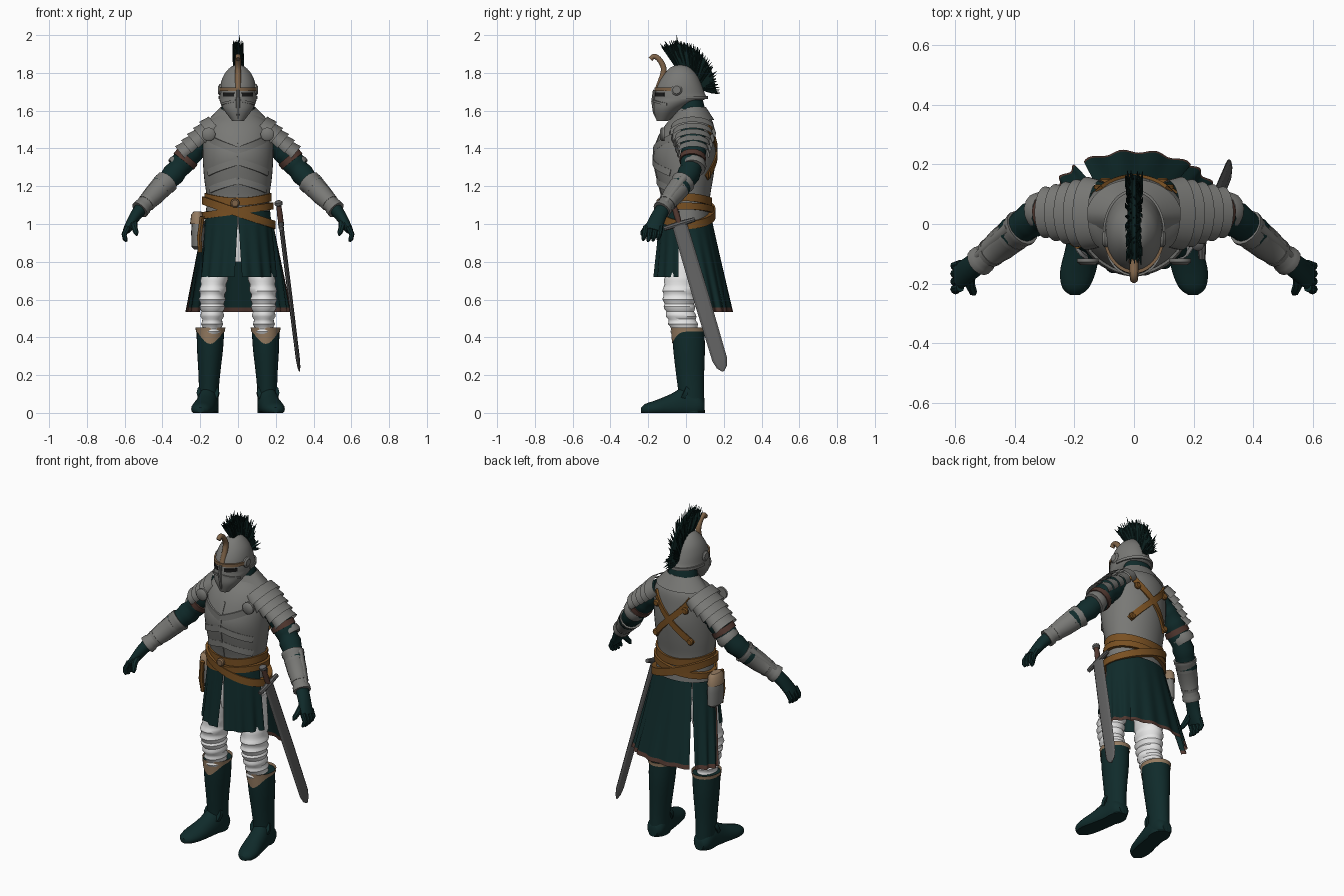
import bpy, bmesh, math, random
from mathutils import Vector as V

random.seed(4)
if "Cube" in bpy.data.objects:
    bpy.data.objects.remove(bpy.data.objects["Cube"])


def material(name, r, g, b):
    m = bpy.data.materials.new(name)
    m.use_nodes = True
    m.diffuse_color = (r, g, b, 1)
    m.node_tree.nodes["Principled BSDF"].inputs["Base Color"].default_value = (r, g, b, 1)
    return m


STEEL = material("steel", .19, .19, .18)
BLADE = material("dark steel", .12, .12, .12)
GREEN = material("dark green cloth", .005, .024, .024)
PLUME = material("plume black green", .003, .013, .012)
LEATHER = material("brown leather", .19, .08, .016)
HORN = material("bronze", .21, .125, .065)
TAN = material("tan lining", .30, .20, .12)
TRIM = material("dark brown trim", .085, .04, .03)
WHITE = material("white cloth", .8, .8, .8)
BLACK = material("shadow black", .01, .01, .01)


def finish(name, bm, mats, angle=40):
    bmesh.ops.recalc_face_normals(bm, faces=bm.faces)
    me = bpy.data.meshes.new(name)
    bm.to_mesh(me)
    bm.free()
    for m in mats:
        me.materials.append(m)
    me.polygons.foreach_set("use_smooth", [True] * len(me.polygons))
    me.set_sharp_from_angle(angle=math.radians(angle))
    ob = bpy.data.objects.new(name, me)
    bpy.context.scene.collection.objects.link(ob)
    return ob


def dense(rows, k=4):
    """Smoothly interpolate rows of numbers."""
    out = []
    for i in range(len(rows) - 1):
        a, b, c, d = (rows[max(0, min(len(rows) - 1, i + j))] for j in (-1, 0, 1, 2))
        for s in range(k):
            t = s / k
            out.append(tuple(q + t / 2 * (r - p + t * (2 * p - 5 * q + 4 * r - w + t * (3 * (q - r) + w - p)))
                             for p, q, r, w in zip(a, b, c, d)))
    return out + [tuple(rows[-1])]


def skin(name, rings, mat, angle=40):
    bm = bmesh.new()
    vs = [[bm.verts.new(p) for p in ring] for ring in rings]
    n = len(vs[0])
    for a, b in zip(vs, vs[1:]):
        for i in range(n):
            bm.faces.new((a[i], a[(i + 1) % n], b[(i + 1) % n], b[i]))
    bm.faces.new(vs[0])
    bm.faces.new(vs[-1])
    return finish(name, bm, [mat], angle)


def circle(n):
    return [(math.cos(math.tau * i / n), math.sin(math.tau * i / n)) for i in range(n)]


def loft(name, rows, mat, n=28):
    """Stack of level ellipses: x, y, z, x radius, y radius."""
    return skin(name, [[(x + rx * c, y + ry * s, z) for c, s in circle(n)] for x, y, z, rx, ry in rows], mat)


def tube(name, pts, radii, mat, hint=(0, 1, 0), n=14, angle=40):
    """Elliptical sweep along points."""
    pts, rings = [V(p) for p in pts], []
    for i, p in enumerate(pts):
        t = (pts[min(i + 1, len(pts) - 1)] - pts[max(i - 1, 0)]).normalized()
        u = V(hint)
        u = (u - t * u.dot(t)).normalized()
        w = t.cross(u)
        r = radii[i] if isinstance(radii[i], tuple) else (radii[i], radii[i])
        rings.append([p + u * r[0] * c + w * r[1] * s for c, s in circle(n)])
    return skin(name, rings, mat, angle)


def surf(rows, deg, z, off=0):
    """Point on a lofted body at an angle and height; minus 90 degrees is the front."""
    z = max(rows[0][2], min(rows[-1][2], z))
    a, b = next((a, b) for a, b in zip(rows, rows[1:]) if z <= b[2] + 1e-6)
    t = (z - a[2]) / (b[2] - a[2])
    x, y, _, rx, ry = (p + (q - p) * t for p, q in zip(a, b))
    r = math.radians(deg)
    return V((x + (rx + off) * math.cos(r), y + (ry + off) * math.sin(r), z))


def strap(name, rows, a0, a1, height, width, mat, off=.008, n=40):
    """Band that hugs a lofted body; height is a function of the angle."""
    at = [a0 + (a1 - a0) * i / n for i in range(n + 1)]
    pts = [surf(rows, a, height(a), off) for a in at]
    rings = []
    for i, a in enumerate(at):
        nrm = (surf(rows, a, height(a), off + .02) - pts[i]).normalized()
        side = (pts[min(i + 1, n)] - pts[max(i - 1, 0)]).cross(nrm).normalized() * width / 2
        d = nrm * (off + .004)
        rings.append([pts[i] + side, pts[i] - side, pts[i] - side - d, pts[i] + side - d])
    return skin(name, rings, mat)


def sheet(name, f, mats, nu=24, nv=8, thick=.008, rule=None):
    """Thin plate from a surface function of u and v in 0..1."""
    bm = bmesh.new()
    g = [[bm.verts.new(f(i / nu, j / nv)) for j in range(nv + 1)] for i in range(nu + 1)]
    for i in range(nu):
        for j in range(nv):
            fc = bm.faces.new((g[i][j], g[i + 1][j], g[i + 1][j + 1], g[i][j + 1]))
            if rule and rule(i / nu, (j + 1) / nv):
                fc.material_index = 1
    bmesh.ops.solidify(bm, geom=bm.faces[:], thickness=thick)
    return finish(name, bm, mats)


def disc(name, p, axis, r, mat):
    p, axis = V(p), V(axis)
    hint = (0, 0, 1)
    return tube(name, [p, p + axis * .6, p + axis], [r, r, r * .7], mat, hint, 16)


def lerp(a, b, t):
    return a + (b - a) * t


# Cuirass with layered chest bands
torso = dense([(0, .01, .97, .175, .125), (0, .005, 1.06, .17, .125), (0, 0, 1.14, .166, .127),
               (0, -.005, 1.25, .18, .15), (0, -.007, 1.36, .187, .166), (0, .005, 1.46, .185, .15),
               (0, .02, 1.53, .165, .125), (0, .03, 1.58, .11, .09), (0, .03, 1.62, .075, .07)])
loft("cuirass", torso, STEEL, 40)
for i, (base, k) in enumerate([(1.39, .07), (1.33, -.06), (1.23, -.05)]):
    strap("chest_band", torso, -150, -30, lambda a: base + k * abs(a + 90) / 60, .035, STEEL, .005)
strap("chest_ridge", torso, -92, -88, lambda a: 1.30 + (a + 90) * .09, .012, STEEL, .004)

# Belts and back straps
strap("upper_belt", torso, -180, 180, lambda a: 1.13 + .012 * math.cos(math.radians(2 * a)), .042, LEATHER, .012, 64)
strap("sword_belt", torso, -180, 180, lambda a: 1.06 - .065 * math.cos(math.radians(a)), .042, LEATHER, .026, 64)
strap("pouch_belt", torso, -180, 180, lambda a: 1.07 + .025 * math.cos(math.radians(a)), .036, LEATHER, .02, 64)
for s in (1, -1):
    strap("back_strap", torso, 90 - s * 42, 90 + s * 42, lambda a: 1.38 + s * (a - 90) * .0032, .034, LEATHER, .008)
    disc("strap_buckle", surf(torso, 90 - s * 30, 1.45, .005), (0, .015, 0), .02, LEATHER)
    disc("low_strap_buckle", surf(torso, 90 - s * 38, 1.26, .005), (0, .015, 0), .02, LEATHER)
disc("belt_buckle", surf(torso, -95, 1.11, .015), (0, -.018, 0), .024, HORN)

# Neck scarf and flared collar
loft("scarf", dense([(0, .02, 1.50, .07, .07), (0, .03, 1.56, .082, .07), (0, .03, 1.61, .088, .07),
                     (0, .025, 1.67, .075, .06)]), GREEN)


def collar(u, v):
    a = math.radians(-76 + 332 * u)
    front = max(0, -math.sin(a))
    rx, ry = lerp(.092, .16, v), lerp(.08, .125, v)
    return V((rx * math.cos(a), .025 + ry * math.sin(a), lerp(1.62, 1.55, v) - front * (.03 + .05 * v)))


sheet("collar", collar, [STEEL], 36, 4)

# Helmet, visor slit, brow band and crest
helm = dense([(0, -.125, 1.545, .03, .03), (0, -.1, 1.60, .072, .07), (0, -.058, 1.64, .093, .112),
              (0, -.03, 1.665, .098, .138), (0, -.032, 1.69, .097, .132), (0, -.033, 1.74, .092, .115),
              (0, -.03, 1.79, .074, .088), (0, -.03, 1.83, .04, .05), (0, -.03, 1.845, .004, .004)])
loft("helmet", helm, STEEL, 36)
for s in (1, -1):
    strap("eye_slit", helm, -90 + s * 12, -90 + s * 52, lambda a: 1.685, .02, BLACK, .003, 10)
    strap("visor_edge", helm, -90 + s * 8, -90 + s * 70, lambda a: 1.655 - .0003 * abs(a + 90), .012, STEEL, .006, 16)
    disc("visor_pivot", (s * .085, -.05, 1.71), (s * .02, 0, 0), .03, STEEL)
strap("brow_band", helm, -165, -15, lambda a: 1.713, .018, HORN, .008)
strap("helmet_rim", helm, 0, 180, lambda a: 1.67, .016, STEEL, .006)
tube("nose_ridge", [(0, -.167, 1.71), (0, -.174, 1.65), (0, -.165, 1.59), (0, -.15, 1.55)],
     [.008, .01, .01, .005], STEEL, n=8)
horn = dense([(0, -.188, 1.872), (0, -.168, 1.888), (0, -.137, 1.865), (0, -.118, 1.81), (0, -.15, 1.71)])
tube("brow_horn", horn, [lerp(.013, .017, i / 16) for i in range(17)], HORN, (1, 0, 0), 10)

# Plume: solid core and bristles between an inner and an outer arc
inner = dense([(-.055, 1.835), (0, 1.83), (.045, 1.79), (.075, 1.74), (.09, 1.71)], 10)
outer = dense([(-.125, 1.945), (-.04, 1.965), (.06, 1.925), (.135, 1.83), (.17, 1.69)], 10)
skin("plume_core", [[(x, lerp(a[0], b[0], t), lerp(a[1], b[1], t))
                     for x, t in ((-.014, -.05), (-.022, .6), (-.006, .92), (.006, .92), (.022, .6), (.014, -.05))]
                    for a, b in zip(inner, outer)], PLUME)
for i in range(170):
    k = random.randrange(len(inner))
    a, b, x, t = inner[k], outer[k], random.uniform(-.02, .02), random.uniform(.88, 1.1)
    mid = (x * 1.2, lerp(a[0], b[0], .6), lerp(a[1], b[1], .6))
    tip = (x * 1.5, lerp(a[0], b[0], t) + random.uniform(-.012, .012), lerp(a[1], b[1], t))
    tube("plume_bristle", [(x * .6, *a), mid, tip], [.005, .007, .001], PLUME, (1, 0, 0), 4)
tube("plume_stray", [(0, -.04, 1.9), (.005, -.045, 1.96), (.01, -.05, 2.0)], [.006, .004, .001], PLUME, (1, 0, 0), 4)

# White hips under the skirts
loft("hips", dense([(0, 0, .80, .13, .085), (0, 0, .88, .16, .1), (0, 0, .99, .16, .11)]), WHITE)


def skirt(name, a0, a1, b0, b1, top, low, trim):
    """Pleated cloth panel between two ellipses: y, z, x radius, y radius."""
    def f(u, v):
        a = math.radians(lerp(lerp(a0, a1, u), lerp(b0, b1, u), v))
        y, z, rx, ry = (lerp(p, q, v) for p, q in zip(top, low))
        w = 1 + .035 * v * math.sin(u * (a1 - a0) * .28)
        return V((rx * w * math.cos(a), y + ry * w * math.sin(a), z))
    return sheet(name, f, [GREEN, TRIM], 32, 20, .008, trim)


front_top, front_low = (0, 1.07, .176, .135), (-.005, .72, .205, .165)
back_top, back_low = (.005, 1.01, .185, .135), (.08, .535, .275, .165)
skirt("front_skirt_left", -90, -15, -84, -12, front_top, front_low, None)
skirt("front_skirt_right", -90, -165, -95, -168, front_top, front_low, None)
skirt("back_skirt", 50, 129, 46, 128, back_top, back_low, lambda u, v: v > .96)
skirt("side_skirt_left", -12, 52, 0, 50, back_top, back_low, lambda u, v: v > .96 or u < .05)
skirt("side_skirt_right", 192, 130, 180, 135, back_top, back_low, lambda u, v: v > .96 or u < .05)

for s in (1, -1):
    def m(*p):
        return V((s * p[0], p[1], p[2]))

    # Shoulder plates overlapping down the arm
    d, n = V((.776, .02, -.63)), V((.63, 0, .776))
    for i in range(5):
        def lame(u, v):
            a = math.radians(lerp(-25, 205, u))
            t = -.035 + .045 * i + .058 * v
            grow = .011 * v - .005 * i
            p = V((.14, .035, 1.495)) + d * t + V((0, .112 + grow - .004 * i, 0)) * math.cos(a)
            return m(*(p + n * (.066 + grow) * math.sin(a)))
        sheet("shoulder_plate", lame, [STEEL], 24, 3)
    disc("armpit_disc", m(.155, -.115, 1.475), (0, -.022, 0), .036, STEEL)

    # Sleeve, arm band and forearm guard
    sleeve = dense([(.14, .03, 1.47), (.21, .04, 1.42), (.275, .037, 1.345), (.34, .015, 1.265), (.42, -.045, 1.18)])
    tube("sleeve", [m(*p) for p in sleeve],
         [.07 + .004 * math.sin(i * 2.2) - .001 * i for i in range(len(sleeve))], GREEN)
    tube("arm_strap", [m(.268, .036, 1.355), m(.288, .034, 1.33)], [.07, .07], TRIM)
    tube("elbow_plate", [m(.295, .045, 1.33), m(.31, .043, 1.31), m(.325, .04, 1.295)], [.058, .066, .062], STEEL)
    e, w = V((.375, -.012, 1.225)), V((.52, -.128, 1.075))
    tube("forearm_guard", [m(*e.lerp(w, t)) for t in (0, .06, .1, .5, .85, .9, 1)],
         [.064, .064, .059, .055, .043, .049, .05], STEEL)
    for t in (.2, .7):
        tube("forearm_strap", [m(*e.lerp(w, t)), m(*e.lerp(w, t + .07))], [.063 - .018 * t, .061 - .018 * t], STEEL)
    tube("forearm_ridge", [m(*(e.lerp(w, t) + V((.03, .012, .033)) * (1 - t * .35))) for t in (.08, .5, .9)],
         [.022, .02, .014], STEEL)

    # Gloved hand
    palm = dense([(.515, -.122, 1.08), (.545, -.145, 1.04), (.572, -.165, .995), (.59, -.175, .965)])
    tube("glove", [m(*p) for p in palm], [(lerp(.038, .048, i / 12), lerp(.036, .02, i / 12)) for i in range(13)], GREEN)
    for i in range(4):
        y = -.213 + i * .026
        tip = .905 + .006 * abs(i - 1.3)
        tube("finger", [m(.583, y, .985), m(.603, y - .006, .945), m(.598, y - .012, tip + .012), m(.59, y - .014, tip)],
             [.015, .014, .012, .006], GREEN, n=8)
    tube("thumb", [m(.55, -.165, 1.02), m(.55, -.205, .985), m(.54, -.228, .955), m(.535, -.235, .94)],
         [.018, .017, .014, .006], GREEN, (1, 0, 0), 8)

    # Trousers with knee folds
    leg = dense([(s * .085, 0, .9, .08, .1), (s * .12, -.02, .74, .072, .09), (s * .135, -.035, .63, .069, .087),
                 (s * .136, -.033, .55, .063, .079), (s * .137, -.015, .47, .054, .075), (s * .14, 0, .40, .055, .07)], 6)
    loft("trouser_leg", [(x, y, z, rx + k, ry + k) for i, (x, y, z, rx, ry) in enumerate(leg)
                         for k in (.005 * math.sin(i * 1.9) * (z < .7),)], WHITE)

    # Tall boots with pointed cuffs
    boot = dense([(s * .155, .03, .0, .052, .07), (s * .155, .028, .1, .052, .068), (s * .152, .022, .2, .057, .074),
                  (s * .148, .016, .34, .069, .084), (s * .146, .012, .44, .073, .085)])
    loft("boot_shaft", boot, GREEN)
    sheet("boot_cuff", lambda u, v: surf(boot, 360 * u, .46 - v * (.03 + .065 * max(0, math.cos(
        math.radians(360 * u + 90))) ** 3), .007 - .003 * v) + V((0, 0, .012 * (1 - v))), [TAN], 32, 4, .005)
    foot = dense([(.155, .098, .03, .03, .03), (.156, .07, .04, .052, .06), (.16, 0, .04, .055, .1),
                  (.172, -.08, .03, .058, .07), (.188, -.16, .022, .06, .045), (.196, -.215, .018, .044, .03),
                  (.198, -.238, .014, .016, .014)])
    skin("boot_foot", [[(s * (x + rx * c), y, max(0, z + rz * k)) for c, k in circle(20)]
                       for x, y, z, rx, rz in foot], GREEN)
    tube("boot_strap", [m(.157, .0, .1), m(.16, -.02, .11)], [(.06, .06), (.06, .06)], GREEN, (1, 0, 0))

# Pouch on the right hip
tube("pouch", [(-.212, .02, z) for z in (.865, .88, .96, 1.04, 1.055)],
     [(.04, .02), (.06, .034), (.062, .036), (.052, .03), (.04, .02)], STEEL, n=16)
tube("pouch_flap", [(-.214, .02, z) for z in (1.0, 1.05, 1.066)], [(.062, .04), (.056, .034), (.04, .02)], TAN, n=16)
tube("pouch_strap", [(-.19, -.07, 1.04), (-.205, -.06, .93), (-.2, -.05, .85)], [.014, .014, .012], LEATHER, n=6)

# Sword hanging on the left hip
top, tip = V((.228, -.035, 1.0)), V((.325, .197, .22))
tube("sword_blade", [top.lerp(tip, t) for t in (0, .5, .92, .97, 1)],
     [(.04, .012), (.043, .012), (.04, .011), (.028, .008), (.006, .003)], BLADE, n=8, angle=20)
up = (top - tip).normalized()
across = V((0, .96, .29))
tube("sword_guard", [top - across * .085, top, top + across * .085], [.012, .016, .012], BLADE, (0, 0, 1), 8)
tube("sword_grip", [top, top + up * .05, top + up * .105], [.014, .016, .013], TRIM, n=10)
tube("sword_pommel", [top + up * k for k in (.1, .108, .122, .13)], [.012, .022, .022, .01], BLADE, n=10)
